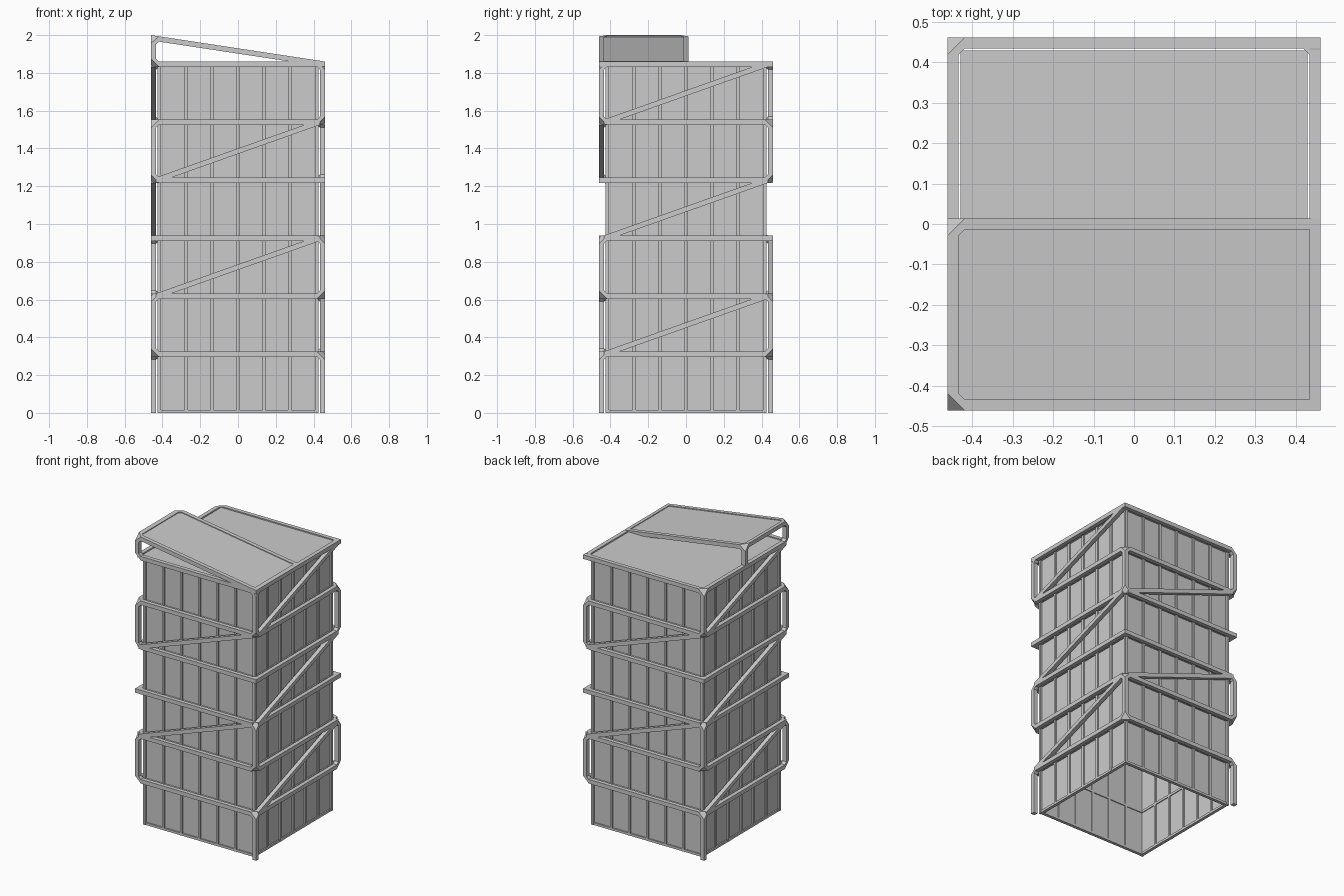
import bpy, bmesh
from mathutils import Vector

if "Cube" in bpy.data.objects:
    bpy.data.objects.remove(bpy.data.objects["Cube"])

O, T, D = 0.461, 0.028, 0.043      # outer half width, bar size, corner leg length
W = 0.426                          # half width of the curtain wall
STEP, Z0 = 0.307, 0.297            # storey height, underside of lowest band
SLOPE = 0.14 / (2 * O)


def finish(bm, name):
    bmesh.ops.recalc_face_normals(bm, faces=bm.faces)
    me = bpy.data.meshes.new(name)
    bm.to_mesh(me)
    bm.free()
    ob = bpy.data.objects.new(name, me)
    bpy.context.collection.objects.link(ob)
    return ob


def hull(bm, pts):
    vs = [bm.verts.new(p) for p in pts]
    r = bmesh.ops.convex_hull(bm, input=vs)
    junk = {g for g in r["geom_interior"] + r["geom_unused"]
            if isinstance(g, bmesh.types.BMVert) and not g.link_faces}
    bmesh.ops.delete(bm, geom=list(junk), context='VERTS')


def box(bm, x, y, z, turn=0):
    """Axis box from ranges, optionally turned in quarter steps about z."""
    pts = [(a, b, c) for a in x for b in y for c in z]
    for _ in range(turn):
        pts = [(-b, a, c) for a, b, c in pts]
    v = [bm.verts.new(p) for p in pts]
    for f in ((0, 1, 3, 2), (4, 5, 7, 6), (0, 1, 5, 4), (2, 3, 7, 6), (0, 2, 6, 4), (1, 3, 7, 5)):
        bm.faces.new([v[i] for i in f])


def corner(bm, c, inward, legs):
    """Chamfered joint: hull of the bar ends leaving corner c."""
    pts = []
    for ax in range(3):
        for a in (0, T):
            for b in (0, T):
                p = [a, b]
                p.insert(ax, legs[ax])
                pts.append(Vector([c[i] + inward[i] * p[i] for i in range(3)]))
    if legs[2] == T:               # no post: keep the square outer corner
        pts += [Vector(c), Vector(c) + Vector((0, 0, inward[2] * T))]
    hull(bm, pts)


def band_z(k):
    return Z0 + STEP * k, Z0 + STEP * k + T


# Curtain wall: glass skin and mullions on four sides
glass, mull = bmesh.new(), bmesh.new()
G = 0.414
for t in range(4):
    box(glass, (-G, G - 0.006), (-G, -G + 0.006), (0, 1.85), t)
    for i in range(-2, 3):
        box(mull, (i * 0.137 - 0.008, i * 0.137 + 0.008), (-W + 0.002, -G + 0.012), (0, 1.845), t)
    box(mull, (-W, -W + 0.018), (-W, -W + 0.018), (0, 1.845), t)
    for z in [0] + [band_z(k)[0] + 0.006 for k in range(6)]:
        box(mull, (-W + 0.018, W - 0.018), (-W + 0.003, -G + 0.012), (z, z + 0.016), t)
finish(glass, "glass_walls")
finish(mull, "mullions")

# Flat roof slab
bm = bmesh.new()
box(bm, (-0.428, 0.428), (-0.428, 0.428), (1.838, 1.855))
finish(bm, "flat_roof")

# Posts: storeys braced at each pair of opposite corners (storey 0 is the ground)
POSTS = {"front_right": (0, 2, 5), "front_left": (1, 4)}


def post_dir(k, key):
    if k - 1 + 1 in POSTS[key]:
        return -1                  # post hangs below band k
    if k + 1 in POSTS[key]:
        return 1                   # post rises above band k
    return 0


# Horizontal bands with chamfered corner joints
for k in range(6):
    bm = bmesh.new()
    zb, zt = band_z(k)
    for t in range(4):
        box(bm, (-O + D, O - D), (-O, -O + T), (zb, zt), t)
    for sx in (-1, 1):
        for sy in (-1, 1):
            d = post_dir(k, "front_right" if sx * sy < 0 else "front_left")
            if k == 5 and sx < 0 and sy < 0:
                d = 1              # supports the raised roof
            z = zb if d > 0 else zt
            corner(bm, (sx * O, sy * O, z), (-sx, -sy, d or -1), (D, D, D if d else T))
    finish(bm, f"band_{k + 1}")

# Corner posts
bm = bmesh.new()
for key, storeys in POSTS.items():
    for s in storeys:
        lo = 0 if s == 0 else band_z(s - 1)[0] + D
        hi = band_z(s)[1] - D
        for half in (0, 2):
            box(bm, (-O, -O + T), (-O, -O + T), (lo, hi), half + (key == "front_right"))
finish(bm, "corner_posts")

# Diagonal braces: front/back on storeys 2 and 4, sides on 1, 3 and 5
bm = bmesh.new()
for s in range(1, 6):
    a, b = band_z(s - 1)[0] + T / 2, band_z(s)[0] + T / 2
    u, h = O - T, 0.0147
    for half in (0, 2):
        turn = half + s % 2
        pts = [(x, y, z + dz) for x, z in ((-u, a), (u, b)) for y in (-O, -O + T) for dz in (-h, h)]
        for _ in range(turn):
            pts = [(-q, p, r) for p, q, r in pts]
        hull(bm, pts)
finish(bm, "diagonal_braces")


def shear(bm):
    for v in bm.verts:
        if v.co.z > 1.94:
            v.co.z -= SLOPE * (v.co.x + O)


# Raised sloping roof over the front half: frame, then panel
bm = bmesh.new()
Y1 = T / 2
for y, s in ((-O, 1), (Y1, -1)):
    corner(bm, (-O, y, 2.0), (1, s, -1), (D, D, D))
    ys = sorted((y, y + s * T))
    box(bm, (-O + D, O), ys, (2 - T, 2.0))
    box(bm, (-O, -O + T), ys, (band_z(5)[0] + (D if s > 0 else T), 2.0 - D))
box(bm, (-O, -O + T), (-O + D, Y1 - D), (2 - T, 2.0))
box(bm, (O - T, O), (-O + T, Y1 - T), (2 - T, 2.0))
shear(bm)
finish(bm, "sloping_roof_frame")

bm = bmesh.new()
box(bm, (-O + T, O - T), (-O + T, Y1 - T), (1.979, 1.995))
shear(bm)
finish(bm, "sloping_roof_panel")
